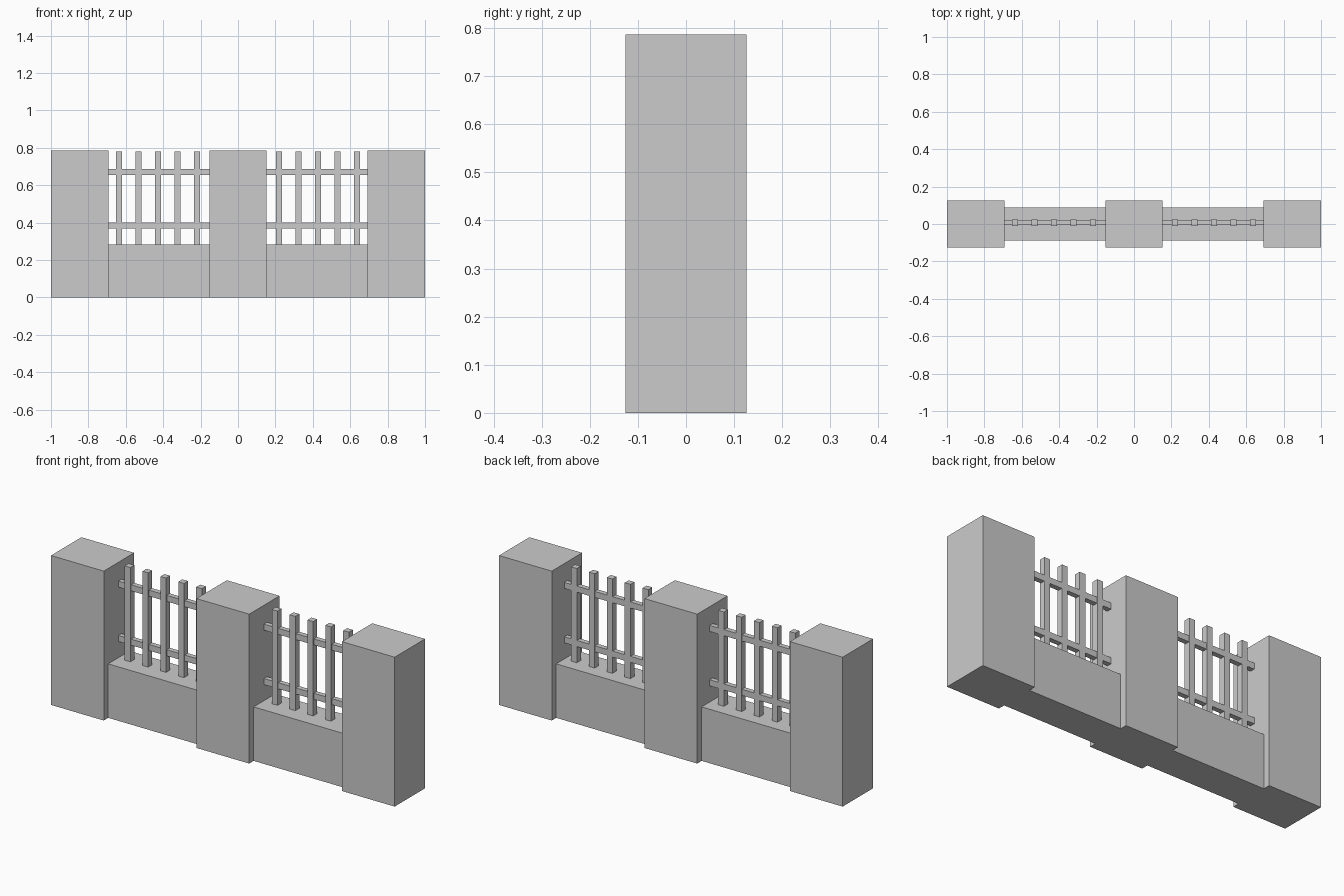
import bpy

if "Cube" in bpy.data.objects:
    bpy.data.objects.remove(bpy.data.objects["Cube"])


def box(name, x0, x1, y0, y1, z0, z1):
    """Axis-aligned box given by its extents."""
    bpy.ops.mesh.primitive_cube_add(
        size=1, location=((x0 + x1) / 2, (y0 + y1) / 2, (z0 + z1) / 2))
    ob = bpy.context.object
    ob.name = name
    ob.scale = (x1 - x0, y1 - y0, z1 - z0)
    bpy.ops.object.transform_apply(location=False, rotation=False, scale=True)
    return ob


PILLAR_W, PILLAR_H, PILLAR_D = 0.307, 0.786, 0.126
WALL_H, WALL_D = 0.284, 0.089
INNER, OUTER = PILLAR_W / 2, 1 - PILLAR_W

# Three square pillars
for name, x in (("left", -1 + PILLAR_W / 2), ("middle", 0), ("right", 1 - PILLAR_W / 2)):
    box(name + "_pillar", x - PILLAR_W / 2, x + PILLAR_W / 2,
        -PILLAR_D, PILLAR_D, 0, PILLAR_H)

# Two fence bays between the pillars
for side, s in (("left", -1), ("right", 1)):
    x0, x1 = sorted((s * INNER, s * OUTER))

    # Low wall
    box(side + "_low_wall", x0, x1, -WALL_D, WALL_D, 0, WALL_H)

    # Horizontal rails
    for level, z in (("lower", 0.385), ("upper", 0.671)):
        box(f"{side}_{level}_rail", x0, x1, -0.004, 0.022, z - 0.016, z + 0.016)

    # Upright pickets
    for i in range(5):
        x = s * (0.22 + 0.104 * i)
        box(f"{side}_picket_{i + 1}", x - 0.0165, x + 0.0165,
            -0.010, 0.023, WALL_H, 0.78)
